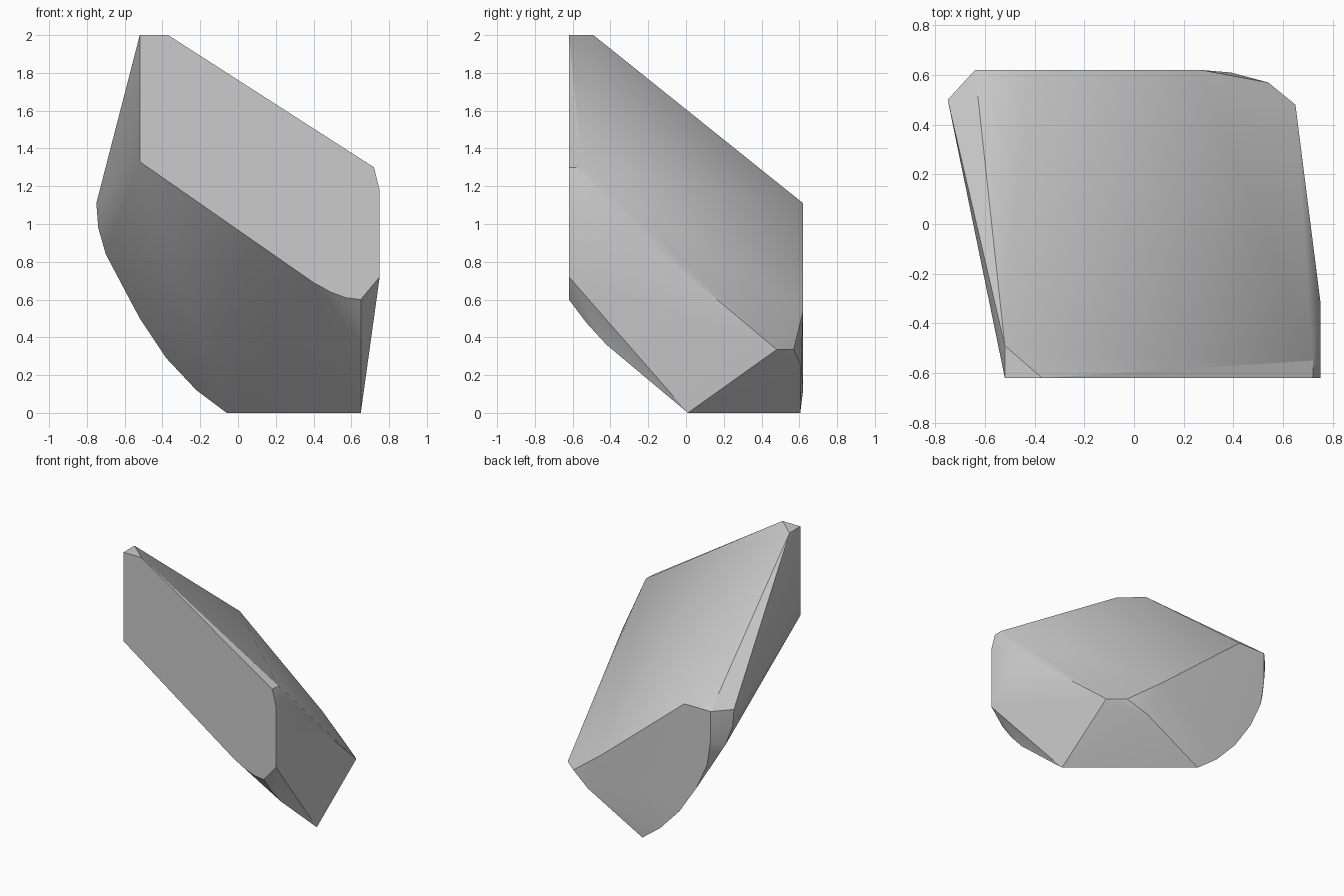
import bpy
import bmesh
from mathutils import Vector

FRONT, BACK = -0.62, 0.62


def make_material(name, colour):
    material = bpy.data.materials.new(name)
    material.use_nodes = True
    material.diffuse_color = colour
    shader = material.node_tree.nodes["Principled BSDF"]
    shader.inputs["Base Color"].default_value = colour
    return material


def profile_at(depth, outline):
    """Place an outline of (x, z) pairs in a plane of constant y."""
    return [Vector((x, depth, z)) for x, z in outline]


def build_convex_solid(name, points, material):
    """Wrap the corner points in a closed faceted shell."""
    mesh = bpy.data.meshes.new(name)
    shell = bmesh.new()
    for point in points:
        shell.verts.new(point)
    result = bmesh.ops.convex_hull(shell, input=shell.verts[:])
    unused = {item for item in result["geom_interior"] + result["geom_unused"]
              if isinstance(item, bmesh.types.BMVert)}
    bmesh.ops.delete(shell, geom=list(unused), context="VERTS")
    bmesh.ops.dissolve_limit(shell, angle_limit=0.02,
                             verts=shell.verts[:], edges=shell.edges[:])
    bmesh.ops.recalc_face_normals(shell, faces=shell.faces[:])
    shell.to_mesh(mesh)
    shell.free()
    solid = bpy.data.objects.new(name, mesh)
    bpy.context.collection.objects.link(solid)
    mesh.materials.append(material)
    return solid


default_cube = bpy.data.objects.get("Cube")
if default_cube:
    bpy.data.objects.remove(default_cube, do_unlink=True)

stone_grey = make_material("stone grey", (0.6, 0.6, 0.6, 1))

# Flat front face, with the rounded lower corner
front_outline = [(-0.52, 2), (-0.37, 2), (0.72, 1.3), (0.75, 1.18), (0.75, 0.72),
                 (0.65, 0.6), (0.57, 0.61), (0.49, 0.64), (0.4, 0.69), (-0.52, 1.33)]

# Back face, with the rounded underside
back_outline = [(-0.64, 1.11), (-0.42, 1.11), (0.27, 0.54),
                (-0.22, 0.12), (-0.38, 0.29), (-0.52, 0.5), (-0.61, 0.7), (-0.64, 0.9)]

# Chamfered top corner and the ridge beside the front face
top_corners = [Vector(p) for p in [(-0.52, -0.49, 2), (0.72, -0.55, 1.3), (0.75, -0.5, 1.18)]]

# Left and right flanks
flank_corners = [Vector(p) for p in [(-0.75, 0.5, 1.11), (-0.74, 0.5, 0.98), (-0.7, 0.53, 0.84),
                                     (0.75, -0.31, 1.0), (0.65, 0.48, 0.335)]]

# Slanted base facet below the back, and the rounded lower front edge
base_corners = [Vector(p) for p in [(0.65, 0.01, 0), (-0.06, 0.605, 0), (0.54, 0.57, 0.335),
                                    (0.39, 0.61, 0.25), (0.65, -0.42, 0.36), (0.65, -0.53, 0.48)]]

corners = (profile_at(FRONT, front_outline) + profile_at(BACK, back_outline)
           + top_corners + flank_corners + base_corners)
cut_stone = build_convex_solid("cut_stone", corners, stone_grey)

# Soft shading over the rounded edges, crisp facets elsewhere
bpy.ops.object.select_all(action="DESELECT")
cut_stone.select_set(True)
bpy.context.view_layer.objects.active = cut_stone
bpy.ops.object.shade_smooth_by_angle(angle=0.52)
